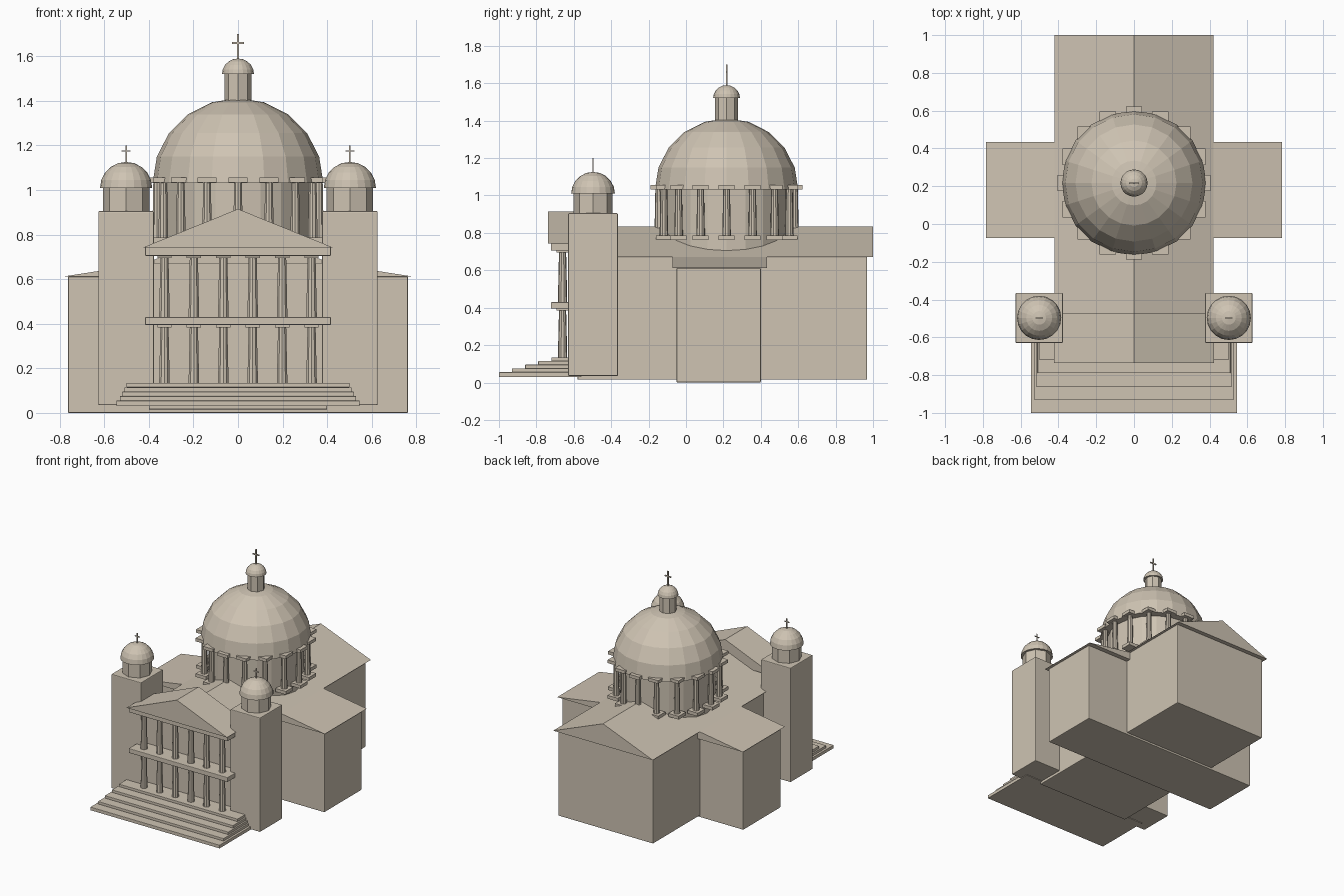
import bpy, bmesh, math
from mathutils import Matrix

if "Cube" in bpy.data.objects:
    bpy.data.objects.remove(bpy.data.objects["Cube"])

stone = bpy.data.materials.new("warm_stone")
stone.diffuse_color = (0.62, 0.55, 0.45, 1)
stone.use_nodes = True
stone.node_tree.nodes["Principled BSDF"].inputs["Base Color"].default_value = stone.diffuse_color


def finish(name, bm, bevel=0):
    bmesh.ops.recalc_face_normals(bm, faces=bm.faces)
    me = bpy.data.meshes.new(name)
    bm.to_mesh(me)
    bm.free()
    me.materials.append(stone)
    ob = bpy.data.objects.new(name, me)
    bpy.context.collection.objects.link(ob)
    if bevel:
        m = ob.modifiers.new("edge_bevel", 'BEVEL')
        m.width = bevel
        m.segments = 2
    return ob


def add_box(bm, x0, x1, y0, y1, z0, z1):
    mat = Matrix.Translation(((x0 + x1) / 2, (y0 + y1) / 2, (z0 + z1) / 2)) @ \
        Matrix.Diagonal((x1 - x0, y1 - y0, z1 - z0, 1))
    bmesh.ops.create_cube(bm, size=1, matrix=mat)


def add_cyl(bm, x, y, z0, z1, r0, r1, n, turn=0.0):
    mat = Matrix.Translation((x, y, (z0 + z1) / 2)) @ Matrix.Rotation(turn, 4, 'Z')
    bmesh.ops.create_cone(bm, cap_ends=True, segments=n, radius1=r0, radius2=r1,
                          depth=z1 - z0, matrix=mat)


def box(name, *dims, bevel=0.005):
    bm = bmesh.new()
    add_box(bm, *dims)
    return finish(name, bm, bevel)


def cylinder(name, *args):
    bm = bmesh.new()
    add_cyl(bm, *args)
    return finish(name, bm)


def gable(name, hx, y0, y1, z0, z1):
    """Solid triangular roof with its ridge along y."""
    bm = bmesh.new()
    f = bm.faces.new([bm.verts.new(p) for p in ((-hx, y0, z0), (hx, y0, z0), (0, y0, z1))])
    ext = bmesh.ops.extrude_face_region(bm, geom=[f], use_keep_orig=True)
    bmesh.ops.translate(bm, vec=(0, y1 - y0, 0),
                        verts=[v for v in ext["geom"] if isinstance(v, bmesh.types.BMVert)])
    return finish(name, bm)


def dome(name, x, y, z, r, h, segs=20, rings=10):
    """Upper half of a faceted sphere, closed below."""
    bm = bmesh.new()
    bmesh.ops.create_uvsphere(bm, u_segments=segs, v_segments=rings, radius=1)
    bmesh.ops.delete(bm, geom=[v for v in bm.verts if v.co.z < -0.01], context='VERTS')
    bmesh.ops.holes_fill(bm, edges=[e for e in bm.edges if e.is_boundary])
    bmesh.ops.transform(bm, verts=bm.verts,
                        matrix=Matrix.Translation((x, y, z)) @ Matrix.Diagonal((r, r, h, 1)))
    return finish(name, bm)


def cross(name, x, y, z0, z1, zbar, half, t=0.004):
    bm = bmesh.new()
    add_box(bm, x - t, x + t, y - t, y + t, z0, z1)
    add_box(bm, x - half, x + half, y - t, y + t, zbar - t, zbar + t)
    return finish(name, bm)


# main hall and side wings with roofs
box("nave_walls", -0.40, 0.40, -0.58, 0.968, 0.015, 0.672)
gable("nave_roof", 0.42, -0.61, 1.0, 0.67, 0.835)
box("transept_walls", -0.763, 0.763, -0.05, 0.40, 0, 0.612)
gable("transept_roof", 0.783, -0.073, 0.433, 0.612, 0.735)

# stairs
for i in range(5):
    hx = (0.545, 0.53, 0.52, 0.51, 0.50)[i]
    box(f"step_{i + 1}", -hx, hx, -1.0 + 0.07 * i, -0.56, 0.03 + (0.025 + 0.02 * (i - 1) if i else 0),
        0.055 + 0.02 * i, bevel=0.002)

# two-storey portico
box("portico_floor_slab", -0.417, 0.417, -0.722, -0.57, 0.395, 0.43, bevel=0.004)
box("portico_top_slab", -0.417, 0.417, -0.722, -0.57, 0.705, 0.745, bevel=0.004)
gable("portico_pediment", 0.424, -0.737, -0.472, 0.743, 0.915)
for label, z0, z1 in (("lower", 0.135, 0.397), ("upper", 0.43, 0.707)):
    bm = bmesh.new()
    for i in range(6):
        x = -0.33 + 0.132 * i
        add_cyl(bm, x, -0.66, z0, z1, 0.025, 0.019, 10)
        add_box(bm, x - 0.032, x + 0.032, -0.692, -0.628, z1 - 0.013, z1)
    finish(f"{label}_portico_columns", bm)

# corner towers
TY = -0.497
for side, s in (("left", -1), ("right", 1)):
    x = 0.502 * s
    box(f"{side}_tower", x - 0.125, x + 0.125, -0.63, -0.364, 0.035, 0.905)
    cylinder(f"{side}_tower_drum", x, TY, 0.90, 1.012, 0.104, 0.104, 8)
    dome(f"{side}_tower_dome", x, TY, 1.01, 0.117, 0.116)
    cross(f"{side}_tower_cross", x, TY, 1.12, 1.20, 1.175, 0.02, 0.003)

# central drum ringed by columns
CY = 0.217
cylinder("main_drum", 0, CY, 0.66, 1.04, 0.33, 0.33, 20)
bm = bmesh.new()
for i in range(16):
    a = i * math.tau / 16
    x, y = 0.363 * math.cos(a), CY + 0.363 * math.sin(a)
    add_cyl(bm, x, y, 0.78, 1.035, 0.023, 0.018, 10)
    for z0, z1 in ((0.762, 0.787), (1.033, 1.057)):
        add_box(bm, x - 0.043, x + 0.043, y - 0.043, y + 0.043, z0, z1)
finish("drum_columns", bm)

# main dome, lantern and cross
dome("main_dome", 0, CY, 1.032, 0.383, 0.38)
cylinder("lantern", 0, CY, 1.39, 1.525, 0.061, 0.061, 8)
dome("lantern_cap", 0, CY, 1.52, 0.072, 0.07)
cross("lantern_cross", 0, CY, 1.585, 1.70, 1.66, 0.026)
